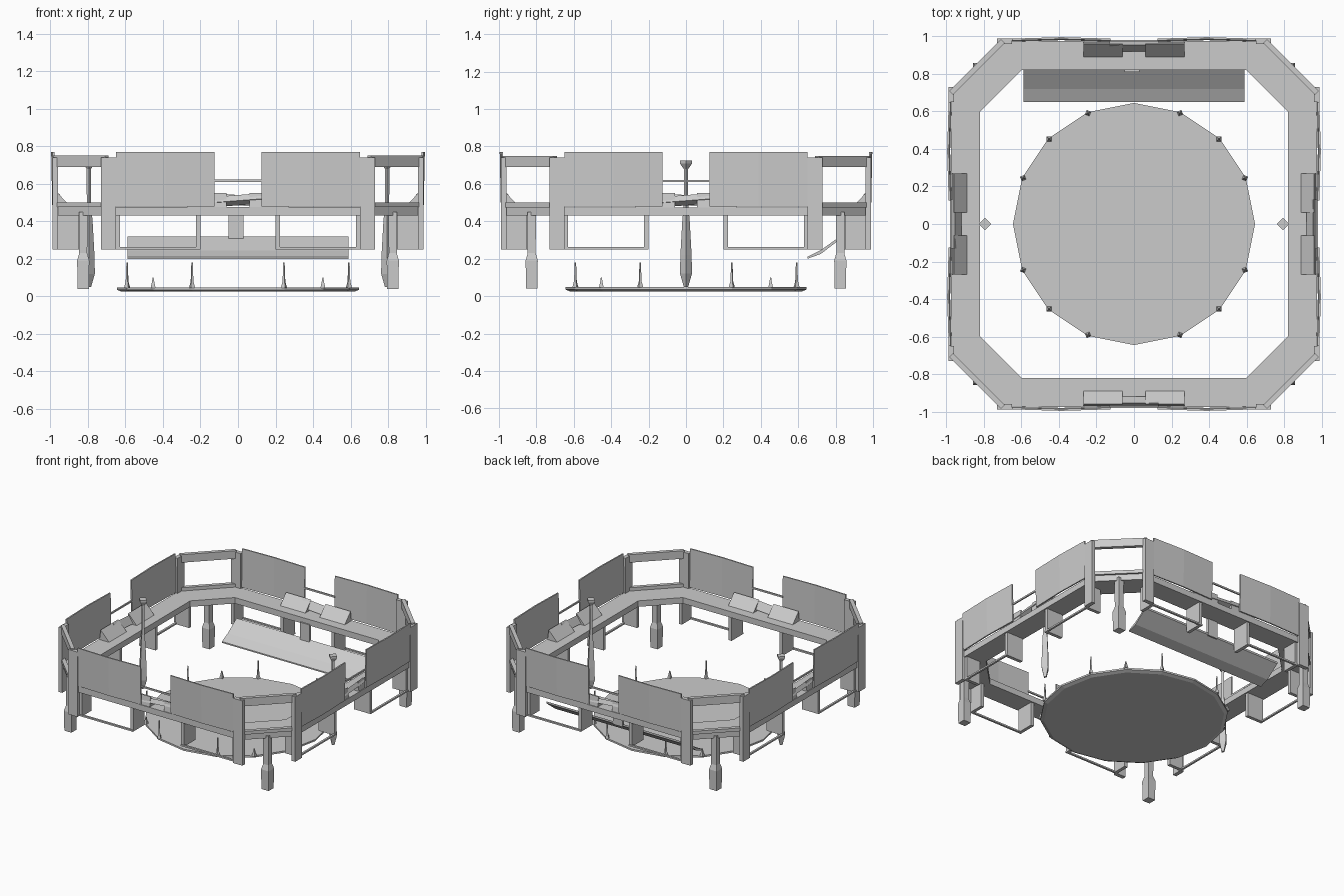
import bpy, bmesh, math
from mathutils import Matrix, Vector

if "Cube" in bpy.data.objects:
    bpy.data.objects.remove(bpy.data.objects["Cube"])


def new_object(name, verts, faces, turn=0):
    bm = bmesh.new()
    vs = [bm.verts.new(v) for v in verts]
    for f in faces:
        bm.faces.new([vs[i] for i in f])
    bmesh.ops.recalc_face_normals(bm, faces=bm.faces)
    me = bpy.data.meshes.new(name)
    bm.to_mesh(me)
    bm.free()
    ob = bpy.data.objects.new(name, me)
    ob.rotation_euler.z = turn
    bpy.context.collection.objects.link(ob)
    return ob


def prism(name, profile, vec, turn=0):
    """Closed profile pushed along a vector."""
    n, d = len(profile), Vector(vec)
    verts = [Vector(p) for p in profile] + [Vector(p) + d for p in profile]
    faces = [range(n), range(n, 2 * n)]
    faces += [(i, (i + 1) % n, (i + 1) % n + n, i + n) for i in range(n)]
    return new_object(name, verts, faces, turn)


def box(name, x0, x1, y0, y1, z0, z1, turn=0):
    return prism(name, [(x0, y0, z0), (x1, y0, z0), (x1, y1, z0), (x0, y1, z0)],
                 (0, 0, z1 - z0), turn)


def lathe(name, profile, sides, loc=(0, 0), phase=0):
    """Stack of (radius, z) rings with capped ends."""
    verts, faces = [], []
    for r, z in profile:
        for i in range(sides):
            a = phase + 2 * math.pi * i / sides
            verts.append((loc[0] + r * math.cos(a), loc[1] + r * math.sin(a), z))
    for k in range(len(profile) - 1):
        for i in range(sides):
            j = (i + 1) % sides
            faces.append((k * sides + i, k * sides + j,
                          (k + 1) * sides + j, (k + 1) * sides + i))
    faces += [range(sides), range((len(profile) - 1) * sides, len(profile) * sides)]
    return new_object(name, verts, faces)


def octagon(a, b, z):
    return [(b, -a, z), (a, -b, z), (a, b, z), (b, a, z),
            (-b, a, z), (-a, b, z), (-a, -b, z), (-b, -a, z)]


# Octagonal seat ring
rings = [octagon(0.975, 0.70, 0.43), octagon(0.975, 0.70, 0.475),
         octagon(0.82, 0.60, 0.475), octagon(0.82, 0.60, 0.43)]
new_object("seat_ring", [v for r in rings for v in r],
           [(k * 8 + i, k * 8 + (i + 1) % 8,
             (k + 1) % 4 * 8 + (i + 1) % 8, (k + 1) % 4 * 8 + i)
            for k in range(4) for i in range(8)])

# Everything repeated on the four sides (drawn on the front side)
for q in range(4):
    t = q * math.pi / 2
    for s in (-1, 1):
        x0, x1 = sorted((s * 0.125, s * 0.65))
        # gently bowed backrest panel
        prism("backrest", [(x0, -0.982, 0.48), ((x0 + x1) / 2, -0.99, 0.48),
                           (x1, -0.982, 0.48), (x1, -0.972, 0.48),
                           ((x0 + x1) / 2, -0.98, 0.48), (x0, -0.972, 0.48)],
              (0, -0.006, 0.29), t)
        # corner upright
        x0, x1 = sorted((s * 0.65, s * 0.73))
        box("corner_post", x0, x1, -0.99, -0.96, 0.25, 0.74, t)
        # radial support panel under the seat and lower frame
        x0, x1 = sorted((s * 0.20, s * 0.225))
        box("support_panel", x0, x1, -0.965, -0.83, 0.25, 0.435, t)
        x0, x1 = sorted((s * 0.63, s * 0.655))
        box("support_panel_outer", x0, x1, -0.965, -0.85, 0.25, 0.435, t)
        x0, x1 = sorted((s * 0.20, s * 0.65))
        box("lower_rail", x0, x1, -0.97, -0.955, 0.25, 0.262, t)
        # raised cushion wedge
        x0, x1 = sorted((s * 0.06, s * 0.27))
        prism("cushion_wedge", [(x0, -0.89, 0.475), (x0, -0.96, 0.55),
                                (x0, -0.97, 0.475)], (x1 - x0, 0, 0), t)
    # low bridge and thin bar between backrests
    prism("centre_cushion", [(-0.13, -0.92, 0.475), (-0.13, -0.955, 0.53),
                             (-0.13, -0.97, 0.50)], (0.26, 0, 0.02), t)
    box("centre_bar", -0.13, 0.13, -0.98, -0.97, 0.61, 0.622, t)

    # corner top bar and corner back lip
    for name, z0, z1, w in (("corner_top_bar", 0.69, 0.75, 0.02),
                            ("corner_lip", 0.475, 0.50, 0.02)):
        prism(name, [(0.71, -0.985, z0), (0.985, -0.71, z0),
                     (0.985 - w, -0.71 + w, z0), (0.71 - w, -0.985 + w, z0)],
              (0, 0, z1 - z0), t)
    # tapered corner leg
    c, sn = math.cos(t), math.sin(t)
    lx, ly = 0.825 * (c + sn), 0.825 * (sn - c)
    lathe("corner_leg", [(0.042, 0.04), (0.046, 0.19), (0.03, 0.23), (0.032, 0.45)],
          4, (lx, ly), math.pi / 4)

# Slim side posts with flared tops
for s in (-1, 1):
    lathe("side_post", [(0.012, 0.05), (0.032, 0.12), (0.03, 0.22), (0.02, 0.40),
                        (0.011, 0.50), (0.012, 0.68), (0.033, 0.71), (0.033, 0.725)],
          4, (s * 0.795, 0))

# Round base tray
lathe("base_disc", [(0.62, 0.025), (0.645, 0.035), (0.645, 0.048)], 16)
for i in range(16):
    a = i * math.pi / 8
    h = 0.18 if i % 4 in (1, 3) else 0.10
    if i % 4 == 0:
        continue
    # tapering spikes around the rim
    lathe("rim_spike", [(0.018, 0.045), (0.008, 0.08), (0.004, h)], 4,
          (0.64 * math.cos(a), 0.64 * math.sin(a)), a)

# Sloping two-part step board at the back
prism("step_board", [(-0.59, 0.65, 0.21), (-0.59, 0.72, 0.245), (-0.59, 0.825, 0.32),
                     (-0.59, 0.825, 0.305), (-0.59, 0.72, 0.225), (-0.59, 0.65, 0.20)],
      (1.18, 0, 0))
box("step_bracket", -0.05, 0.03, 0.81, 0.83, 0.30, 0.44)
